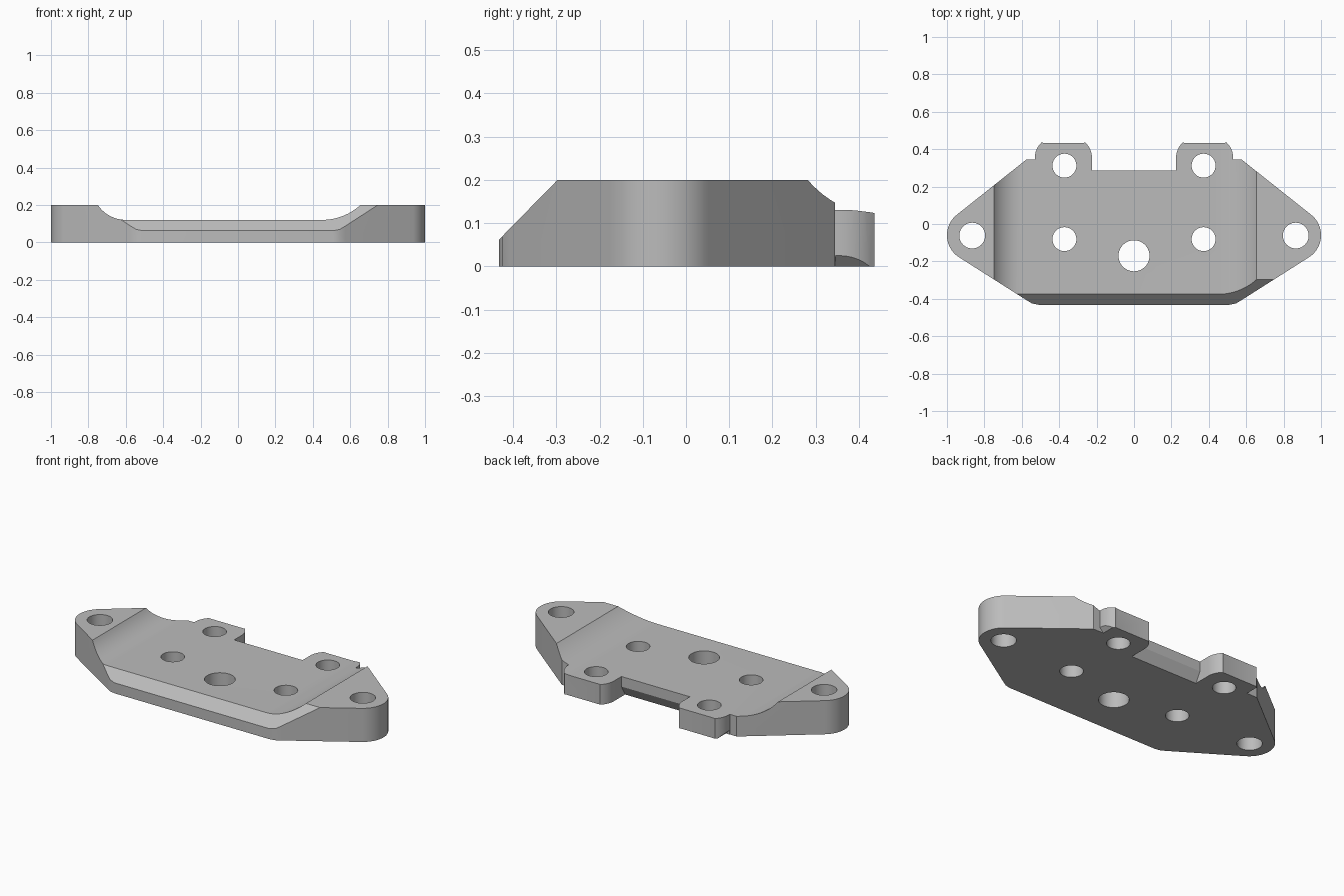
import bpy, bmesh, math
from mathutils import Vector

cube = bpy.data.objects.get("Cube")
if cube:
    bpy.data.objects.remove(cube, do_unlink=True)

metal = bpy.data.materials.new("plain_grey")
metal.use_nodes = True
grey = (0.5, 0.5, 0.5, 1)
metal.diffuse_color = grey
metal.node_tree.nodes["Principled BSDF"].inputs["Base Color"].default_value = grey


def prism(name, points, place, sweep):
    """Extrude a closed 2D profile; place maps it into space."""
    bm = bmesh.new()
    face = bm.faces.new([bm.verts.new(place(a, b)) for a, b in points])
    ext = bmesh.ops.extrude_face_region(bm, geom=[face])
    moved = [v for v in ext["geom"] if isinstance(v, bmesh.types.BMVert)]
    bmesh.ops.translate(bm, verts=moved, vec=Vector(sweep))
    bmesh.ops.recalc_face_normals(bm, faces=bm.faces)
    mesh = bpy.data.meshes.new(name)
    bm.to_mesh(mesh)
    bm.free()
    mesh.materials.append(metal)
    obj = bpy.data.objects.new(name, mesh)
    bpy.context.collection.objects.link(obj)
    return obj


def arc(cx, cy, r, start, end, steps):
    angles = [math.radians(start + (end - start) * i / steps) for i in range(steps + 1)]
    return [(cx + r * math.cos(t), cy + r * math.sin(t)) for t in angles]


def cut(target, cutter):
    cutter.hide_render = True
    mod = target.modifiers.new("cut", "BOOLEAN")
    mod.operation = "DIFFERENCE"
    mod.solver = "EXACT"
    mod.object = cutter
    bpy.context.view_layer.objects.active = target
    bpy.ops.object.modifier_apply(modifier=mod.name)
    bpy.data.objects.remove(cutter, do_unlink=True)


# Plate outline: front corner, rounded ear, back shoulder, hinge tab, notch
half = [(0.51, -0.432), (0.545, -0.425), (0.575, -0.407)]
half += arc(0.86, -0.06, 0.14, -57.5, 53, 20)
half += [(0.575, 0.345), (0.53, 0.345)]
half += arc(0.42, 0.355, 0.11, 0, 47, 6) + [(0.485, 0.434)]
half += [(0.27, 0.434)] + arc(0.335, 0.355, 0.11, 133, 180, 6)
half += [(0.225, 0.285)]
outline = half + [(-x, y) for x, y in reversed(half)]
plate = prism("mounting_plate", outline, lambda x, y: (x, y, 0), (0, 0, 0.2))

# Recessed top with a tight fillet on one side and a wide one on the other
recess = arc(-0.6, 0.30, 0.18, 213.7, 270, 12) + arc(0.45, 0.423, 0.303, 270, 317.4, 12)
recess += [(0.656, 0.3), (-0.75, 0.3)]
cut(plate, prism("recess_cutter", recess, lambda x, z: (x, -0.6, z), (0, 1.2, 0)))

# Sloped front edge
slope = [(-0.5, -0.01), (-0.297, 0.2), (-0.197, 0.3), (-0.5, 0.3)]
slope[0] = (-0.5, -0.007)
cut(plate, prism("slope_cutter", slope, lambda y, z: (-1.1, y, z), (2.2, 0, 0)))

# Undercut below the rear notch
under = [(0.245, -0.01), (0.32, -0.01), (0.32, 0.12), (0.285, 0.06)]
cut(plate, prism("undercut_cutter", under, lambda y, z: (-0.225, y, z), (0.45, 0, 0)))

# Bevelled lower outer edge of each tab
for side in (-1, 1):
    bevel = [(0.495, -0.01), (0.54, -0.01), (0.54, 0.025), (0.53, 0.025)]
    cut(plate, prism("bevel_cutter", bevel, lambda x, z: (side * x, 0.346, z), (0, 0.2, 0)))

# Bolt holes
holes = [(0, -0.17, 0.083)]
for side in (-1, 1):
    holes += [(side * 0.865, -0.062, 0.069), (side * 0.372, -0.081, 0.064),
              (side * 0.372, 0.312, 0.064)]
for x, y, r in holes:
    circle = arc(x, y, r, 0, 360, 40)[:-1]
    cut(plate, prism("hole_cutter", circle, lambda a, b: (a, b, -0.1), (0, 0, 0.5)))

plate.select_set(True)
bpy.context.view_layer.objects.active = plate
bpy.ops.object.shade_smooth_by_angle(angle=math.radians(25))
